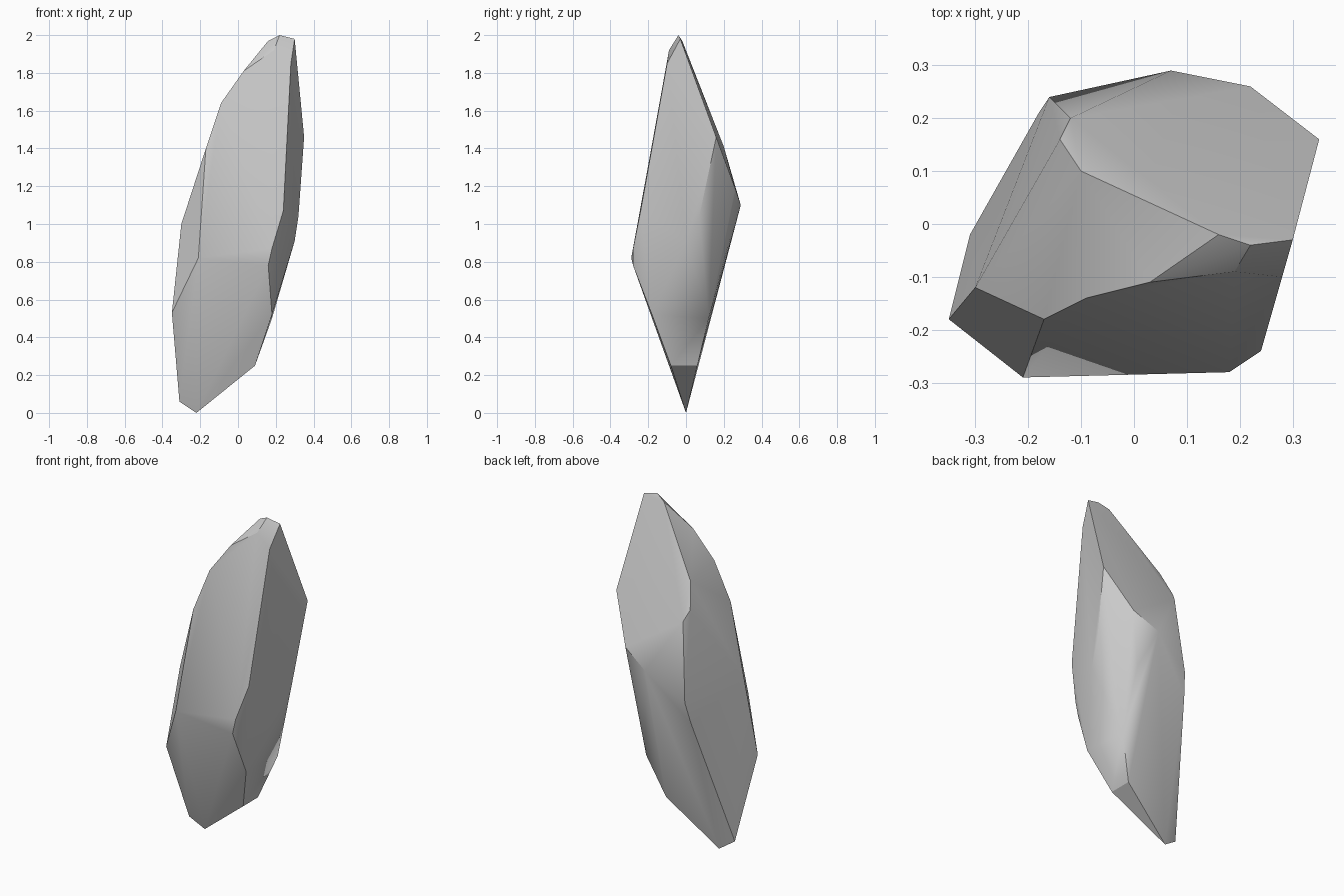
import bpy
import bmesh
from math import radians
from mathutils import Vector

old_cube = bpy.data.objects.get("Cube")
if old_cube:
    bpy.data.objects.remove(old_cube, do_unlink=True)

# One flat stone colour
stone = bpy.data.materials.new("grey_stone")
stone.use_nodes = True
colour = (0.6, 0.6, 0.6, 1)
stone.diffuse_color = colour
shader = next(node for node in stone.node_tree.nodes if node.type == "BSDF_PRINCIPLED")
shader.inputs["Base Color"].default_value = colour
shader.inputs["Roughness"].default_value = 0.9

# Corners of the chipped shard, in hundredths of a unit
corners = {
    "tip": [(22, -4, 200), (30, -3, 198), (16, -2, 197), (19, -9, 192)],
    "front_shoulder": [(3, -11, 181), (-9, -14, 164), (-17, -18, 140), (28, -10, 185)],
    "front_ridge": [(-21, -29, 82), (24, -24, 107), (18, -28, 87), (16, -28, 78)],
    "left_side": [(-30, -12, 100), (-35, -18, 53)],
    "right_side": [(35, 16, 146), (32, 7, 104), (30, 0, 91)],
    "back_shoulder": [(-10, 10, 161), (-14, 16, 147), (-12, 20, 141)],
    "back_ridge": [(22, 26, 119), (7, 29, 110), (-16, 24, 95), (-18, 21, 82), (16, 22, 88)],
    "foot": [(18, -18, 52), (18, 12, 50), (9, -8, 25), (9, 6, 25), (-31, -2, 6), (-22, 0, 0)],
}


def build_shard(name, groups, material):
    """Wrap the corner groups in a faceted skin and merge coplanar facets."""
    bm = bmesh.new()
    for group in groups.values():
        for corner in group:
            bm.verts.new(Vector(corner) / 100)
    hull = bmesh.ops.convex_hull(bm, input=bm.verts[:])
    spare = {v for v in hull["geom_interior"] + hull["geom_unused"]
             if isinstance(v, bmesh.types.BMVert) and v.is_valid}
    bmesh.ops.delete(bm, geom=list(spare), context="VERTS")
    bmesh.ops.dissolve_limit(bm, angle_limit=radians(2), verts=bm.verts[:], edges=bm.edges[:])
    bmesh.ops.recalc_face_normals(bm, faces=bm.faces[:])
    mesh = bpy.data.meshes.new(name)
    bm.to_mesh(mesh)
    bm.free()
    mesh.materials.append(material)
    shard = bpy.data.objects.new(name, mesh)
    bpy.context.collection.objects.link(shard)
    return shard


# Stone shard, soft inside each broad facet and crisp along the ridges
shard = build_shard("stone_shard", corners, stone)
bpy.ops.object.select_all(action="DESELECT")
shard.select_set(True)
bpy.context.view_layer.objects.active = shard
bpy.ops.object.shade_smooth_by_angle(angle=radians(30))
